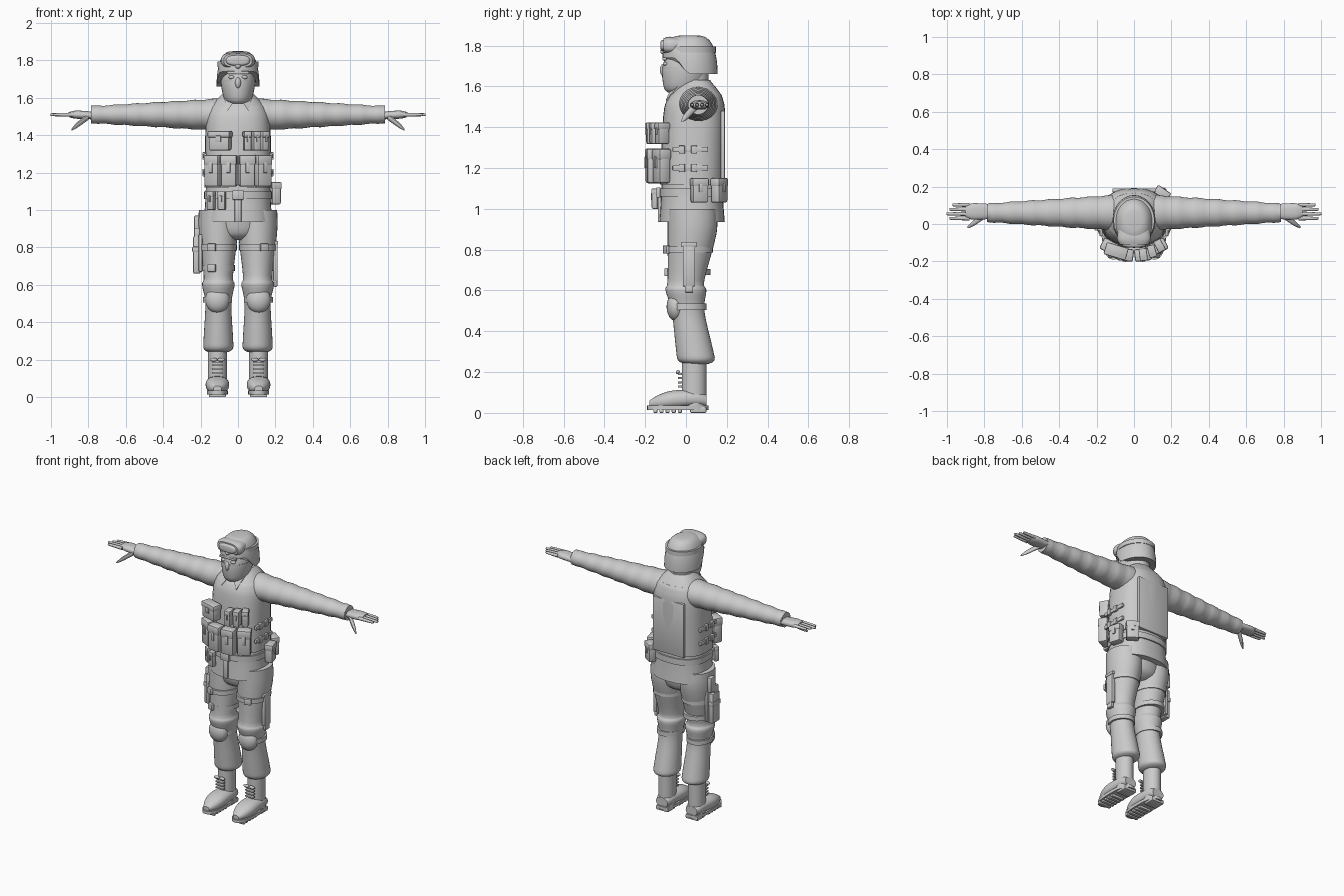
import bpy, bmesh, math
from mathutils import Matrix, Vector

if "Cube" in bpy.data.objects:
    bpy.data.objects.remove(bpy.data.objects["Cube"])

grey = bpy.data.materials.new("plain grey")
grey.use_nodes = True
grey.diffuse_color = (0.6, 0.6, 0.6, 1)
grey.node_tree.nodes["Principled BSDF"].inputs["Base Color"].default_value = grey.diffuse_color
parts = []


def finish(name, bm, mirror):
    """Turn a bmesh into a named object, optionally mirrored across x."""
    bmesh.ops.recalc_face_normals(bm, faces=bm.faces)
    mesh = bpy.data.meshes.new(name)
    bm.to_mesh(mesh)
    bm.free()
    mesh.materials.append(grey)
    obj = bpy.data.objects.new(name, mesh)
    bpy.context.collection.objects.link(obj)
    if mirror:
        obj.modifiers.new("Mirror", "MIRROR").use_mirror_merge = False
    parts.append(obj)


def refine(rings, steps):
    """Smooth Hermite interpolation between the given rings."""
    rings = [Vector(ring) for ring in rings]
    last = len(rings) - 1
    slopes = [(rings[min(i + 1, last)] - rings[max(i - 1, 0)]) / 2 for i in range(last + 1)]
    for i in range(last):
        for step in range(steps):
            t = step / steps
            blend = t * t * (3 - 2 * t)
            yield (rings[i].lerp(rings[i + 1], blend)
                   + slopes[i] * t * (1 - t) ** 2 - slopes[i + 1] * t * t * (1 - t))
    yield rings[last]


def loft(name, rings, axis="z", side=0, wide=1, lean=0, power=2, segments=32,
         steps=4, mirror=False, shape=None):
    """Skin rings of (distance, centre, radius) along an axis; side is the other centre."""
    bm = bmesh.new()
    loops = []
    start = rings[0][0]
    for along, centre, radius in refine(rings, steps):
        loop = []
        for k in range(segments):
            angle = math.tau * k / segments
            c, s = math.cos(angle), math.sin(angle)
            u = side + lean * (along - start)
            u += radius * wide * math.copysign(abs(c) ** (2 / power), c)
            v = centre + radius * math.copysign(abs(s) ** (2 / power), s)
            point = {"x": (along, u, v), "y": (u, along, v), "z": (u, v, along)}[axis]
            loop.append(bm.verts.new(shape(Vector(point)) if shape else point))
        loops.append(loop)
    for low, high in zip(loops, loops[1:]):
        for k in range(segments):
            n = (k + 1) % segments
            bm.faces.new((low[k], low[n], high[n], high[k]))
    bm.faces.new(loops[0])
    bm.faces.new(loops[-1])
    finish(name, bm, mirror)


def band(name, height, centre, radius, thickness=0.03, **options):
    """Flat strap around a limb or the body."""
    edges = [(height + end * thickness / 2, centre, radius) for end in (-1, 1)]
    loft(name, edges, steps=1, **options)


def box(name, centre, size, turn=0, mirror=False):
    """Block with rounded edges in proportion to its size."""
    bm = bmesh.new()
    bmesh.ops.create_cube(bm, size=1, matrix=Matrix.Diagonal((*size, 1)))
    bmesh.ops.bevel(bm, geom=bm.edges[:], offset=min(size) / 5,
                    segments=2, profile=0.5, affect="EDGES")
    bm.transform(Matrix.Translation(centre) @ Matrix.Rotation(turn, 4, "Z"))
    finish(name, bm, mirror)


def blob(name, centre, radii, mirror=False):
    bm = bmesh.new()
    bmesh.ops.create_uvsphere(bm, u_segments=20, v_segments=12, radius=1,
                              matrix=Matrix.Translation(centre) @ Matrix.Diagonal((*radii, 1)))
    finish(name, bm, mirror)


def pouch(name, angle, z, width, height, depth=0.06):
    """Rounded bag with lid and fastener, placed around the body by angle from the front."""
    centre = Vector((0.2 * math.sin(angle), 0.03 - 0.2 * math.cos(angle), z))
    turn = angle - math.sin(2 * angle) / 4
    out = Vector((math.sin(turn), -math.cos(turn), 0))
    up = Vector((0, 0, height))
    box(name, centre, (width, depth, height), turn)
    box(name + "_lid", centre + up / 3, (width * 1.06, depth * 1.12, height / 3), turn)
    box(name + "_tab", centre + out * depth / 2 + up / 10, (width / 4, 0.015, height / 3), turn)


# Trousers and pelvis
loft("pelvis", [(0.84, 0.03, 0.06), (0.88, 0.03, 0.11), (1, 0.03, 0.13)], wide=1.3)
loft("trouser_leg", [(1, 0.03, 0.12), (0.88, 0.03, 0.12), (0.65, 0, 0.09), (0.6, 0, 0.1),
                     (0.5, 0.01, 0.08), (0.32, 0.04, 0.09), (0.26, 0.05, 0.09),
                     (0.24, 0.05, 0.06)], side=0.105, wide=0.87, mirror=True)
blob("knee_pad", (0.11, -0.05, 0.52), (0.065, 0.045, 0.07), True)
band("knee_strap", 0.52, 0.01, 0.09, side=0.11, wide=0.87, mirror=True)

# Boots with soles, treads and laces
loft("boot_shaft", [(0.27, 0.04, 0.06), (0.1, 0.04, 0.06), (0.03, 0.04, 0.06)],
     side=0.11, wide=0.85, mirror=True)
loft("boot_foot", [(0.1, 0.06, 0.03), (0.05, 0.07, 0.04), (-0.06, 0.065, 0.045),
                   (-0.13, 0.055, 0.035), (-0.18, 0.045, 0.015)],
     axis="y", side=0.11, wide=1.4, power=2.3, mirror=True)
band("boot_sole", 0.025, -0.04, 0.15, thickness=0.02, side=0.11, wide=0.38, power=2.6, mirror=True)
box("boot_heel", (0.11, 0.06, 0.015), (0.09, 0.08, 0.03), mirror=True)
for i in range(5):
    box("boot_tread", (0.11, -0.15 + i * 0.03, 0.01), (0.09, 0.02, 0.02), mirror=True)
for i in range(4):
    box("boot_lace", (0.11, -0.03, 0.13 + i * 0.02), (0.06, 0.02, 0.01), mirror=True)
for side in (-1, 1):
    blob("lace_bow", (0.11 + side * 0.02, -0.04, 0.2), (0.02, 0.01, 0.01), True)

# Jacket, vest and belt
loft("jacket", [(0.935, 0.03, 0.16), (1.1, 0.03, 0.15), (1.4, 0.035, 0.148), (1.54, 0.045, 0.13),
                (1.59, 0.05, 0.1), (1.63, 0.05, 0.065)], wide=1.15, power=2.4)
loft("vest", [(1.12, 0.03, 0.157), (1.45, 0.04, 0.152), (1.54, 0.045, 0.135),
              (1.57, 0.05, 0.115)], wide=1.14, power=2.5)
box("jacket_placket", (0, -0.13, 1), (0.035, 0.015, 0.13))
band("belt", 1.08, 0.03, 0.16, thickness=0.04, wide=1.13, power=2.4)
box("belt_buckle", (0, -0.135, 1.08), (0.06, 0.02, 0.05))
box("back_panel", (0, 0.18, 1.3), (0.23, 0.02, 0.36))

# Collar with two pointed flaps
loft("collar", [(1.57, 0.05, 0.09), (1.63, 0.05, 0.07)])
bm = bmesh.new()
flap = bm.faces.new([bm.verts.new(p) for p in ((0.01, -0.06, 1.6), (0.075, -0.03, 1.6),
                                               (0.055, -0.09, 1.53))])
push = bmesh.ops.extrude_face_region(bm, geom=[flap])
bmesh.ops.translate(bm, vec=(0, -0.01, 0),
                    verts=[v for v in push["geom"] if isinstance(v, bmesh.types.BMVert)])
finish("collar_flap", bm, True)

# Sleeves taper steadily, with soft folds
stations = [0.06 + 0.03 * i for i in range(25)]
loft("sleeve", [(x, 1.51, 0.092 - 0.06 * x + 0.002 * math.sin(60 * x)) for x in stations],
     axis="x", side=0.06, wide=1.1, mirror=True)
band_ends = [(x, 1.51, 0.048) for x in (0.76, 0.785)]
loft("cuff", band_ends, axis="x", side=0.06, steps=1, mirror=True)

# Hands
loft("palm", [(0.77, 1.505, 0.02), (0.86, 1.51, 0.022), (0.9, 1.51, 0.015)],
     axis="x", side=0.067, wide=2, power=2.4, mirror=True)
for i in range(4):
    tip = 1 - 0.015 * abs(i - 1)
    loft("finger", [(0.88, 1.51, 0.011), (tip - 0.01, 1.51, 0.008), (tip, 1.51, 0.004)],
         axis="x", side=0.03 + i * 0.024, segments=12, mirror=True)
loft("thumb", [(0.8, 1.5, 0.018), (0.86, 1.455, 0.015), (0.89, 1.43, 0.005)],
     axis="x", side=0.045, lean=-0.7, segments=12, mirror=True)

# Head with mask and eyes
band("neck", 1.62, 0.045, 0.065, thickness=0.12)
loft("head", [(1.57, -0.03, 0.06), (1.6, -0.015, 0.095), (1.7, 0, 0.115), (1.8, 0.02, 0.09)],
     wide=0.8)
blob("nose", (0, -0.11, 1.68), (0.016, 0.018, 0.03))
blob("eye", (0.034, -0.1, 1.71), (0.018, 0.012, 0.01), True)
box("brow", (0, -0.105, 1.735), (0.12, 0.02, 0.015))
band("mask_edge", 1.69, 0, 0.118, thickness=0.01, wide=0.8)


def raise_front(point):
    """Lift the lower edge of the helmet over the face."""
    front = max(0, min(1, (0.02 - point.y) / 0.08))
    point.z += (1.85 - point.z) * 0.42 * front * front * (3 - 2 * front)
    return point


# Helmet dome and goggles
arc = [i * 0.155 for i in range(11)]
loft("helmet", [(1.66 + 0.19 * math.sin(a), 0.02, 0.135 * math.sqrt(math.cos(a))) for a in arc],
     wide=0.85, shape=raise_front)
band("goggle_strap", 1.78, 0.02, 0.126, wide=0.87)
loft("goggle_frame", [(-0.03, 1.8, 0.04), (-0.08, 1.8, 0.043), (-0.11, 1.8, 0.036)],
     axis="y", wide=2.1, power=2.8)
loft("goggle_lens", [(-0.1, 1.8, 0.03), (-0.12, 1.8, 0.025), (-0.125, 1.8, 0.015)],
     axis="y", wide=2.3, power=2.6)
blob("goggle_bridge", (0, -0.11, 1.77), (0.016, 0.016, 0.014))

# Pouches on the vest and belt
for i in range(4):
    pouch("ammo_pouch", (i - 1.5) * 0.48, 1.21, 0.085, 0.17)
pouch("chest_pouch", -0.5, 1.37, 0.115, 0.105)
for i in range(1, 4):
    pouch("magazine_pouch", i * 0.25, 1.37, 0.04, 0.105)
for angle in (-0.8, -0.45):
    pouch("belt_pouch", angle, 1.05, 0.04, 0.1, depth=0.03)
for angle in (1.75, 2.3):
    pouch("hip_pouch", angle, 1.09, 0.08, 0.12, depth=0.05)

# Side webbing with buckles
for z in (1.2, 1.29):
    box("side_strap", (0.176, 0.02, z), (0.015, 0.17, 0.025), mirror=True)
    for y in (-0.02, 0.04):
        box("side_buckle", (0.18, y, z), (0.02, 0.03, 0.04), mirror=True)

# Thigh straps
for side, z, radius in ((1, 0.8, 0.117), (-1, 0.8, 0.117), (-1, 0.69, 0.105)):
    band("thigh_strap", z, 0.015, radius, side=side * 0.106, wide=0.85)
    box("thigh_buckle", (side * 0.14, -0.015 - radius * 0.7, z), (0.045, 0.02, 0.04), side * 0.4)

# Knife in its sheath
box("sheath_hanger", (0.19, 0.015, 0.89), (0.015, 0.03, 0.14))
box("sheath", (0.2, 0.015, 0.72), (0.025, 0.06, 0.2))
box("sheath_tip", (0.2, 0.015, 0.61), (0.02, 0.04, 0.04))
box("knife_guard", (0.2, 0.015, 0.825), (0.03, 0.075, 0.02))

# Pistol in its holster
box("holster_hanger", (-0.19, 0.02, 0.92), (0.015, 0.05, 0.12))
box("holster_plate", (-0.2, 0.02, 0.77), (0.02, 0.11, 0.2))
box("holster", (-0.22, 0.02, 0.76), (0.04, 0.075, 0.2))
box("holster_band", (-0.22, 0.02, 0.79), (0.05, 0.085, 0.03))
box("pistol_slide", (-0.22, 0.01, 0.87), (0.03, 0.045, 0.07))
box("pistol_grip", (-0.22, 0.045, 0.92), (0.03, 0.05, 0.1))

# Smooth shading with sharp edges kept
bpy.ops.object.select_all(action="DESELECT")
for obj in parts:
    obj.select_set(True)
bpy.context.view_layer.objects.active = parts[0]
bpy.ops.object.shade_smooth_by_angle(angle=math.radians(40))
